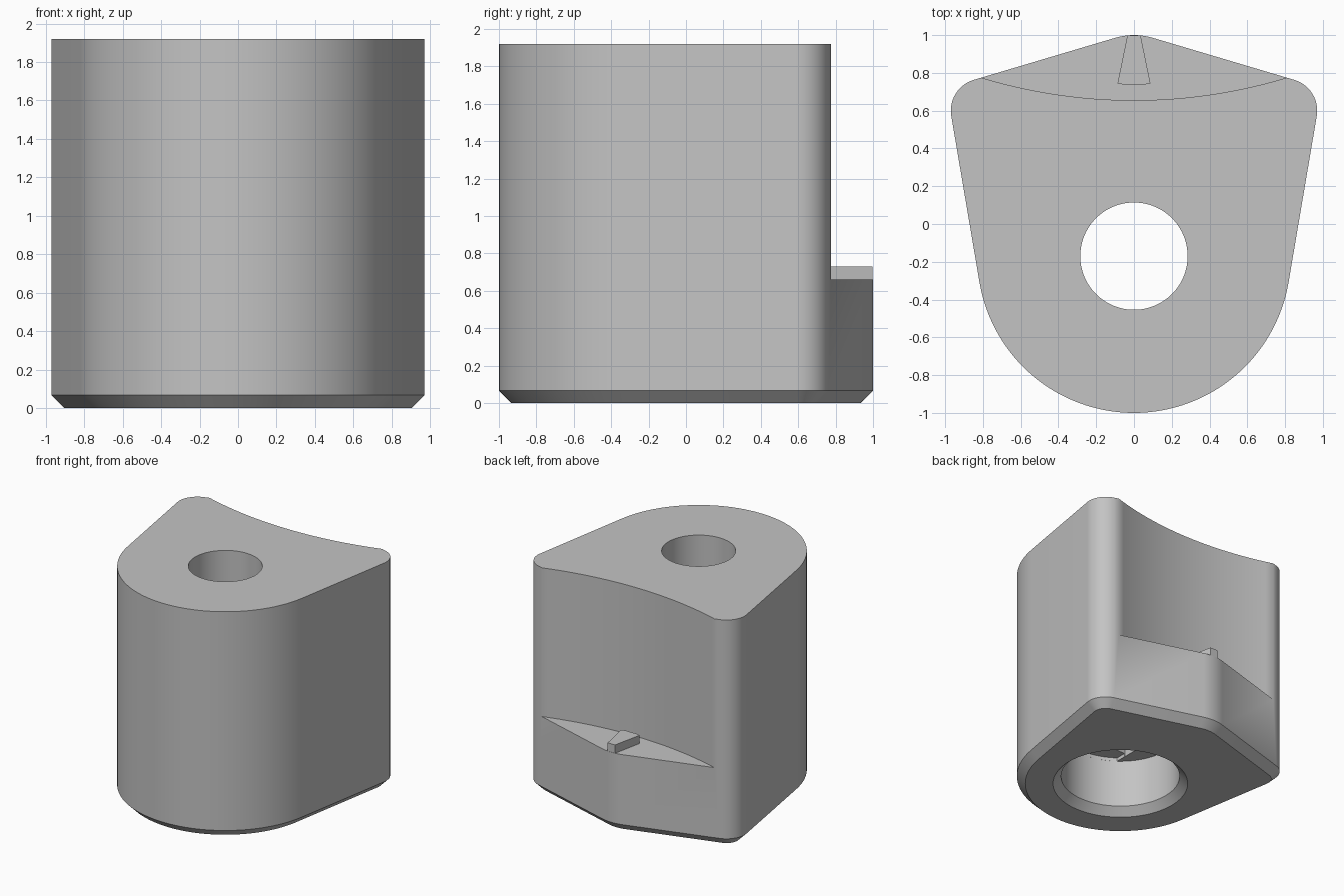
import bpy, bmesh, math

cube = bpy.data.objects.get("Cube")
if cube:
    bpy.data.objects.remove(cube, do_unlink=True)

HEIGHT, CHAMFER, LEDGE = 1.92, 0.067, 0.66
BORE_Y, BORE_R, RECESS_R, RECESS_TOP, STEP = -0.17, 0.285, 0.475, 0.48, 0.03

grey = bpy.data.materials.new("light_grey")
grey.use_nodes = True
grey.diffuse_color = (0.55, 0.55, 0.55, 1)
grey.node_tree.nodes["Principled BSDF"].inputs["Base Color"].default_value = grey.diffuse_color


def arc(cx, cy, r, start, end, n):
    angles = [math.radians(start + (end - start) * i / n) for i in range(n + 1)]
    return [(cx + r * math.cos(a), cy + r * math.sin(a)) for a in angles]


def circle(cx, cy, r, n=96):
    return arc(cx, cy, r, 0, 360, n)[:-1]


def loft(name, layers):
    """Solid through stacked outlines, each given as (z, points)."""
    bm = bmesh.new()
    rings = [[bm.verts.new((x, y, z)) for x, y in pts] for z, pts in layers]
    n = len(rings[0])
    for low, high in zip(rings, rings[1:]):
        for i in range(n):
            j = (i + 1) % n
            bm.faces.new((low[i], low[j], high[j], high[i]))
    bm.faces.new(rings[0][::-1])
    bm.faces.new(rings[-1])
    bmesh.ops.recalc_face_normals(bm, faces=bm.faces)
    mesh = bpy.data.meshes.new(name)
    bm.to_mesh(mesh)
    bm.free()
    mesh.materials.append(grey)
    obj = bpy.data.objects.new(name, mesh)
    bpy.context.collection.objects.link(obj)
    return obj


def activate(obj):
    bpy.ops.object.select_all(action="DESELECT")
    obj.select_set(True)
    bpy.context.view_layer.objects.active = obj


def cut(target, cutter):
    cutter.hide_render = True
    mod = target.modifiers.new("cut", "BOOLEAN")
    mod.operation, mod.solver, mod.object = "DIFFERENCE", "EXACT", cutter
    activate(target)
    bpy.ops.object.modifier_apply(modifier=mod.name)
    bpy.data.objects.remove(cutter, do_unlink=True)


def outline(inset=0):
    """Round front, two rounded shoulders and a blunt back peak, joined by tangents."""
    side, peak = 9.6, 16.6
    return (arc(0, BORE_Y, 0.83 - inset, 180 + side, 360 - side, 64)
            + arc(0.8, 0.6, 0.17 - inset, -side, 90 - peak, 16)
            + arc(0, 0.65, 0.35 - inset, 90 - peak, 90 + peak, 12)
            + arc(-0.8, 0.6, 0.17 - inset, 90 + peak, 180 + side, 16))


# Main block with a chamfered foot
body = loft("body", [(0, outline(CHAMFER)), (CHAMFER, outline()), (HEIGHT, outline())])

# Concave back above the ledge
hollow = circle(0, 0.655 + 2.79, 2.79, 256)
cut(body, loft("back_cutter", [(LEDGE, hollow), (HEIGHT + 0.1, hollow)]))

# Chamfered recess underneath
cut(body, loft("recess_cutter", [
    (-0.065, circle(0, BORE_Y, RECESS_R + 0.13)),
    (0.065, circle(0, BORE_Y, RECESS_R)),
    (RECESS_TOP, circle(0, BORE_Y, RECESS_R))]))

# Two shallow steps in the recess ceiling: a slot, then a square
a = math.degrees(math.acos(BORE_R / RECESS_R))
slot = (arc(0, BORE_Y, RECESS_R - 0.001, a, 180 - a, 24)
        + arc(0, BORE_Y, RECESS_R - 0.001, 180 + a, 360 - a, 24))
cut(body, loft("slot_cutter", [(RECESS_TOP - 0.1, slot), (RECESS_TOP + STEP, slot)]))
square = [(sx * BORE_R, BORE_Y + sy * BORE_R)
          for sx, sy in ((-1, -1), (1, -1), (1, 1), (-1, 1))]
cut(body, loft("square_cutter", [(RECESS_TOP - 0.05, square), (RECESS_TOP + 2 * STEP, square)]))

# Through bore
bore = circle(0, BORE_Y, BORE_R - 0.001)
cut(body, loft("bore_cutter", [(RECESS_TOP - 0.07, bore), (HEIGHT + 0.1, bore)]))

# Tapered pointer on the ledge
pointer_shape = [(-0.035, 0.998), (-0.087, 0.745), (-0.05, 0.737),
                 (0.05, 0.737), (0.087, 0.745), (0.035, 0.998)]
pointer = loft("pointer", [(LEDGE - 0.02, pointer_shape), (0.73, pointer_shape)])

activate(body)
bpy.ops.object.shade_smooth_by_angle(angle=math.radians(35))
